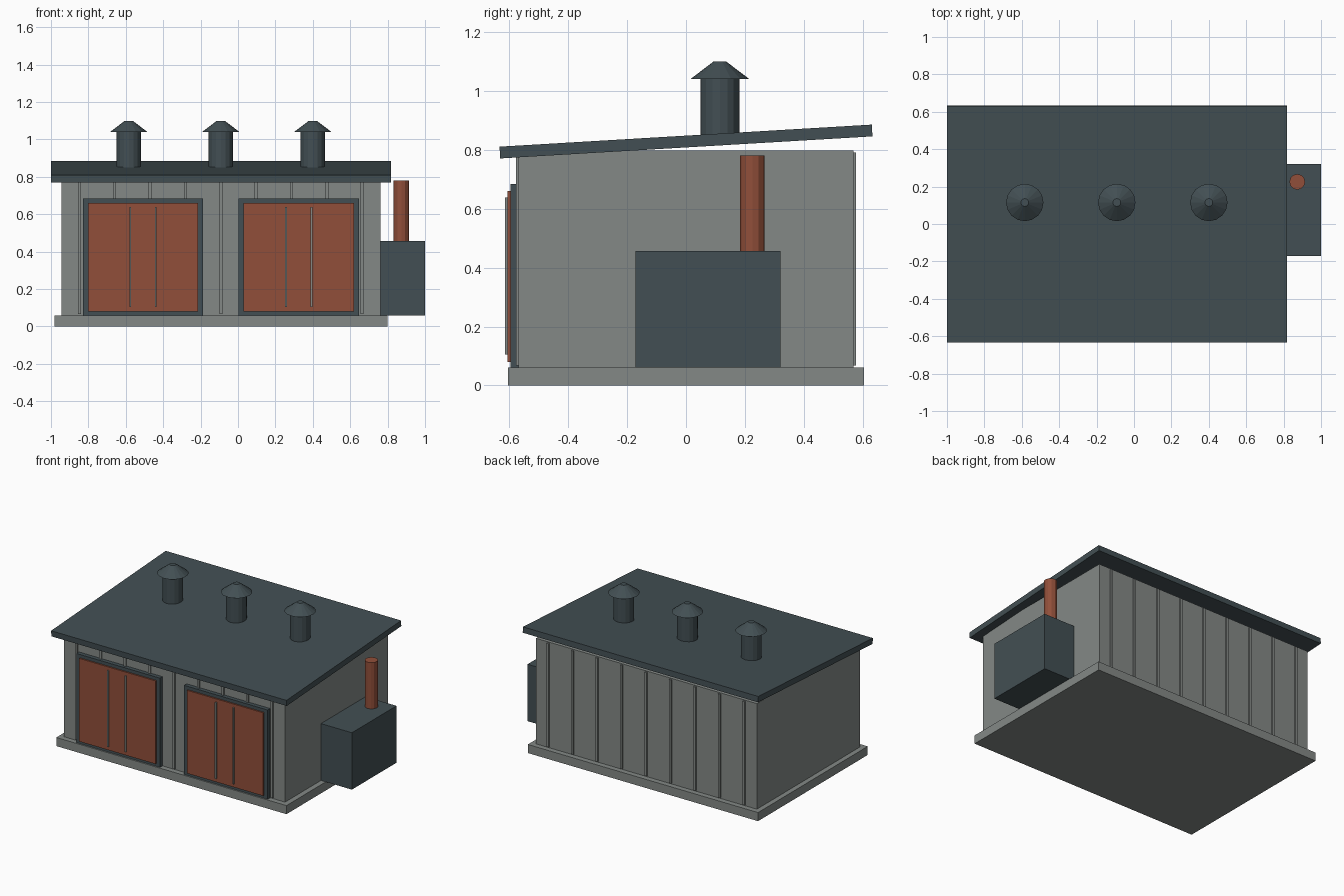
import bpy
import math

cube = bpy.data.objects.get("Cube")
if cube:
    bpy.data.objects.remove(cube, do_unlink=True)


def material(name, colour):
    m = bpy.data.materials.new(name)
    m.use_nodes = True
    m.diffuse_color = (*colour, 1)
    m.node_tree.nodes["Principled BSDF"].inputs["Base Color"].default_value = (*colour, 1)
    return m


grey = material("wall grey", (0.23, 0.25, 0.24))
slate = material("dark slate", (0.055, 0.078, 0.087))
rust = material("rust red", (0.283, 0.078, 0.042))


def finish(name, mat):
    ob = bpy.context.object
    ob.name = name
    ob.data.name = name
    ob.data.materials.append(mat)
    return ob


def box(name, mat, x, y, z):
    """Box from (min, max) ranges on each axis."""
    bpy.ops.mesh.primitive_cube_add(size=1)
    ob = finish(name, mat)
    spans = (x, y, z)
    for v in ob.data.vertices:
        v.co = [(v.co[i] + 0.5) * (s[1] - s[0]) + s[0] for i, s in enumerate(spans)]
    return ob


def tube(name, mat, x, y, z, r_bottom, r_top, sides=16):
    """Upright cylinder or cone frustum over the z range."""
    bpy.ops.mesh.primitive_cone_add(vertices=sides, radius1=r_bottom, radius2=r_top,
                                    depth=z[1] - z[0], location=(x, y, sum(z) / 2))
    return finish(name, mat)


MID = -0.092  # centre line of the building

# Slab and walls
box("base_slab", grey, (-0.98, 0.798), (-0.605, 0.605), (0, 0.06))
box("walls", grey, (-0.945, 0.761), (-0.568, 0.568), (0.06, 0.797))

# Sloping roof
roof = box("roof", slate, (-0.909, 0.909), (-0.633, 0.633), (-0.02, 0.02))
roof.location = (-0.091, 0, 0.828)
roof.rotation_euler.x = math.atan2(0.075, 1.266)

# Vertical battens on the front and back walls
for i in range(9):
    x = MID + (i - 4) * 0.189
    for side, y in (("front", (-0.578, -0.56)), ("back", (0.56, 0.578))):
        box(f"{side}_batten_{i + 1}", grey, (x - 0.008, x + 0.008), y, (0.067, 0.79))

# Two large doors with frames and upright bars
for side, x in (("right", MID - 0.416), ("left", MID + 0.416)):
    box(f"{side}_door_frame", slate, (x - 0.322, x + 0.322), (-0.596, -0.56), (0.06, 0.683))
    box(f"{side}_door_panel", rust, (x - 0.295, x + 0.295), (-0.606, -0.59), (0.08, 0.66))
    for n, dx in enumerate((-0.068, 0.068)):
        box(f"{side}_door_bar_{n + 1}", grey, (x + dx - 0.005, x + dx + 0.005),
            (-0.615, -0.6), (0.105, 0.638))

# Roof vents with conical caps
for i in range(3):
    x = MID + (i - 1) * 0.492
    tube(f"vent_pipe_{i + 1}", slate, x, 0.115, (0.83, 1.04), 0.066, 0.066)
    tube(f"vent_cap_{i + 1}", slate, x, 0.115, (1.04, 1.1), 0.1, 0.021)

# Side machinery box and its exhaust
box("side_box", slate, (0.76, 1.0), (-0.172, 0.32), (0.06, 0.457))
tube("exhaust_pipe", rust, 0.873, 0.225, (0.45, 0.78), 0.042, 0.042, 12)
